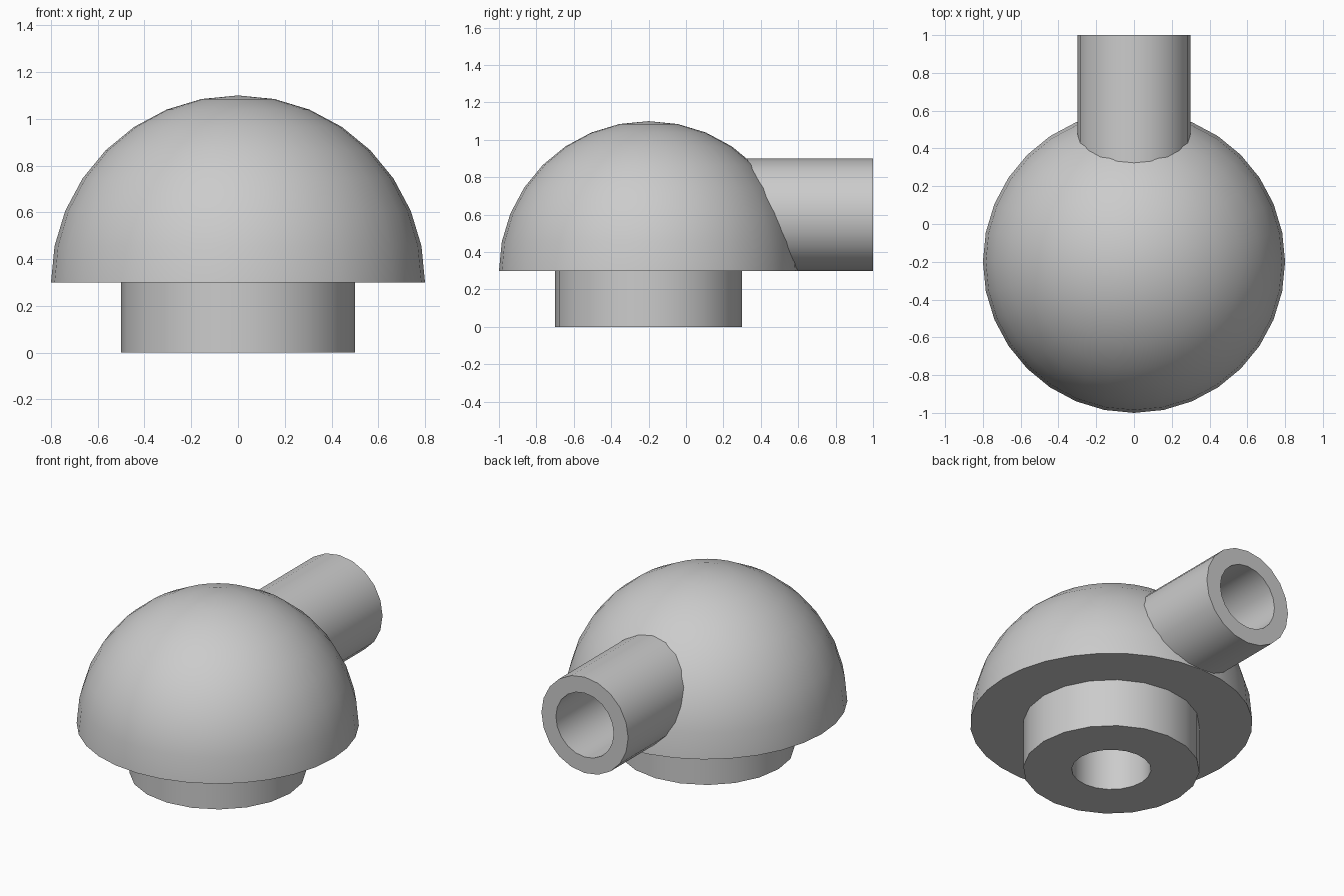
import bpy
import bmesh
from math import sin, cos, pi, radians
from mathutils import Matrix, Vector

cube = bpy.data.objects.get("Cube")
if cube:
    bpy.data.objects.remove(cube, do_unlink=True)

CENTRE_Y = -0.2    # vertical axis of the dome and collar
RIM_Z = 0.3        # underside of the dome
PIPE_Z = 0.6       # height of the outlet axis

grey = bpy.data.materials.new("plain grey")
grey.use_nodes = True
grey.diffuse_color = (0.6, 0.6, 0.6, 1)
grey.node_tree.nodes["Principled BSDF"].inputs["Base Color"].default_value = (0.6, 0.6, 0.6, 1)


def make_object(name, bm):
    bmesh.ops.recalc_face_normals(bm, faces=bm.faces)
    mesh = bpy.data.meshes.new(name)
    bm.to_mesh(mesh)
    bm.free()
    mesh.materials.append(grey)
    obj = bpy.data.objects.new(name, mesh)
    bpy.context.collection.objects.link(obj)
    return obj


def cylinder(name, start, end, radius, sides=20):
    """Capped cylinder between two points."""
    start, end = Vector(start), Vector(end)
    axis = end - start
    turn = Vector((0, 0, 1)).rotation_difference(axis).to_matrix().to_4x4()
    bm = bmesh.new()
    bmesh.ops.create_cone(bm, cap_ends=True, segments=sides, radius1=radius,
                          radius2=radius, depth=axis.length,
                          matrix=Matrix.Translation((start + end) / 2) @ turn)
    return make_object(name, bm)


def hemisphere(name, centre, radius, sides=32, rings=8):
    """Quarter-circle profile spun about z, closed by a flat underside."""
    bm = bmesh.new()
    arc = [bm.verts.new((radius * cos(pi / 2 * i / rings), 0,
                         radius * sin(pi / 2 * i / rings))) for i in range(rings + 1)]
    arc.insert(0, bm.verts.new((0, 0, 0)))
    edges = [bm.edges.new(pair) for pair in zip(arc, arc[1:])]
    bmesh.ops.spin(bm, geom=arc + edges, cent=(0, 0, 0), axis=(0, 0, 1),
                   angle=2 * pi, steps=sides)
    bmesh.ops.remove_doubles(bm, verts=bm.verts, dist=0.0001)
    bmesh.ops.translate(bm, verts=bm.verts, vec=centre)
    return make_object(name, bm)


# Solid outer parts
dome = hemisphere("dome", (0, CENTRE_Y, RIM_Z), 0.8)
collar = cylinder("base_collar", (0, CENTRE_Y, 0), (0, CENTRE_Y, RIM_Z + 0.02), 0.5)
pipe = cylinder("outlet_pipe", (0, 0.25, PIPE_Z), (0, 1, PIPE_Z), 0.3)

# Passage: up through the collar, then out through the pipe
inlet_bore = cylinder("inlet_bore", (0, CENTRE_Y, -0.1), (0, CENTRE_Y, 0.75), 0.225)
outlet_bore = cylinder("outlet_bore", (0, CENTRE_Y, PIPE_Z), (0, 1.1, PIPE_Z), 0.2)
cuts = {dome: (inlet_bore, outlet_bore), collar: (inlet_bore,), pipe: (outlet_bore,)}

for part, bores in cuts.items():
    bpy.ops.object.select_all(action='DESELECT')
    part.select_set(True)
    bpy.context.view_layer.objects.active = part
    for bore in bores:
        cut = part.modifiers.new(bore.name, 'BOOLEAN')
        cut.operation = 'DIFFERENCE'
        cut.solver = 'EXACT'
        cut.object = bore
        bpy.ops.object.modifier_apply(modifier=cut.name)
    bpy.ops.object.shade_smooth_by_angle(angle=radians(30))

for bore in (inlet_bore, outlet_bore):
    bpy.data.objects.remove(bore, do_unlink=True)
